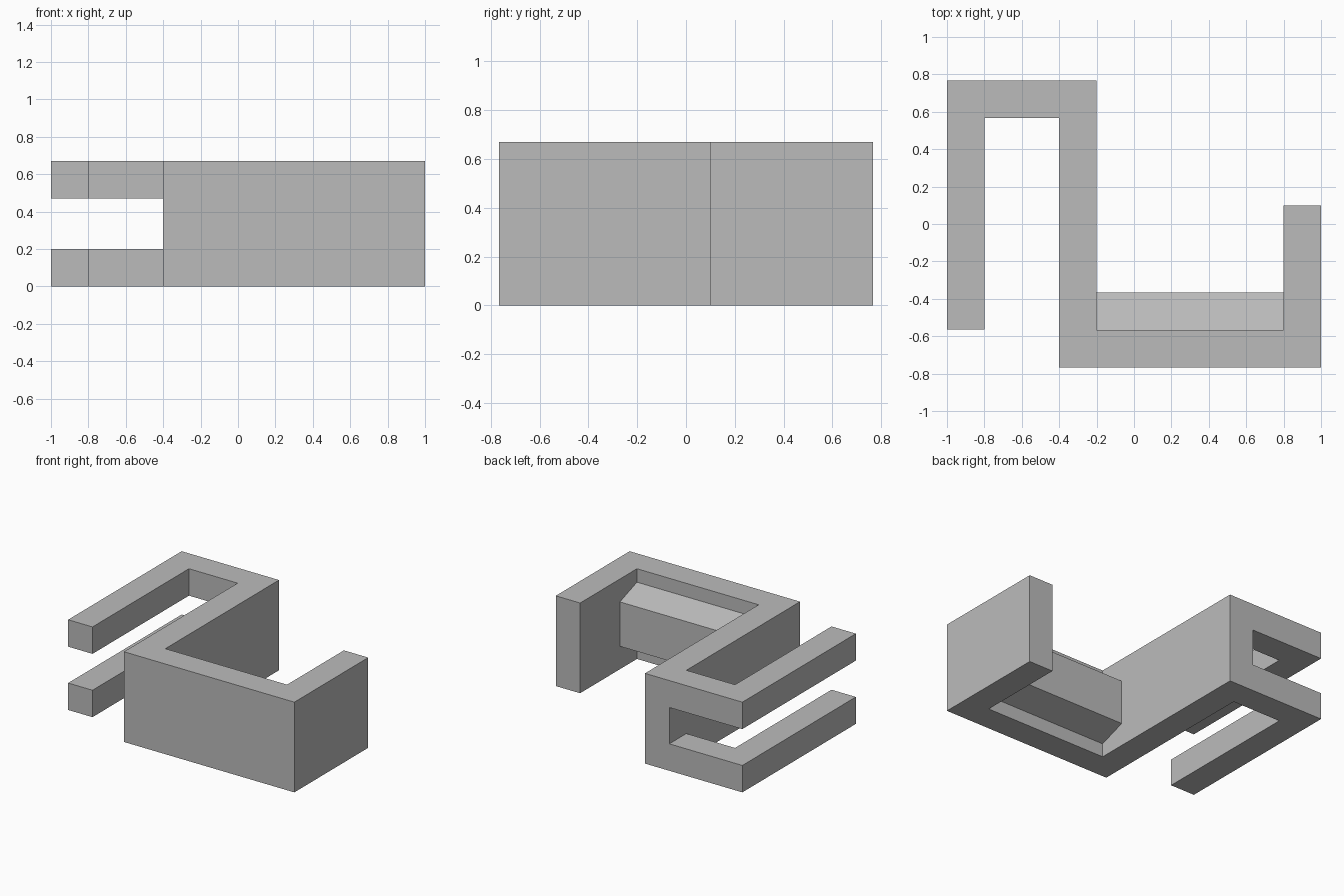
import bpy
import bmesh

cube = bpy.data.objects.get("Cube")
if cube:
    bpy.data.objects.remove(cube, do_unlink=True)

HEIGHT = 0.67
FRONT, BACK = -0.767, 0.767
T = 0.2  # wall thickness

grey = bpy.data.materials.new("plain_grey")
grey.use_nodes = True
colour = (0.5, 0.5, 0.5, 1)
grey.diffuse_color = colour
grey.node_tree.nodes["Principled BSDF"].inputs["Base Color"].default_value = colour


def extrude(name, points, offset):
    """Solid made by sweeping a closed profile along an offset."""
    bm = bmesh.new()
    face = bm.faces.new([bm.verts.new(p) for p in points])
    swept = bmesh.ops.extrude_face_region(bm, geom=[face])["geom"]
    bmesh.ops.translate(bm, vec=offset, verts=[v for v in swept if isinstance(v, bmesh.types.BMVert)])
    bmesh.ops.recalc_face_normals(bm, faces=bm.faces)
    mesh = bpy.data.meshes.new(name)
    bm.to_mesh(mesh)
    bm.free()
    mesh.materials.append(grey)
    obj = bpy.data.objects.new(name, mesh)
    bpy.context.collection.objects.link(obj)
    return obj


# Folded wall: one continuous meander in plan
plan = [(-1, -0.565), (-1 + T, -0.565), (-1 + T, BACK - T), (-0.4, BACK - T),
        (-0.4, FRONT), (1, FRONT), (1, 0.1), (1 - T, 0.1),
        (1 - T, FRONT + T), (-0.4 + T, FRONT + T), (-0.4 + T, BACK), (-1, BACK)]
wall = extrude("folded_wall", [(x, y, 0) for x, y in plan], (0, 0, HEIGHT))

# Slot that splits the hooked arm into an upper and a lower prong
slot = [(-1.1, -0.9, T), (-0.4, -0.9, T), (-0.4, 0.9, T), (-1.1, 0.9, T)]
cutter = extrude("slot_cutter", slot, (0, 0, HEIGHT - 2 * T))
cutter.hide_render = True
cutter.hide_set(True)
cutter.display_type = 'WIRE'
cut = wall.modifiers.new("slot", 'BOOLEAN')
cut.operation = 'DIFFERENCE'
cut.solver = 'EXACT'
cut.object = cutter

# Bevelled rail along the inside of the front wall
inner, outer = FRONT + T, FRONT + 2 * T
rail = [(inner, 0.1), (outer, 0.17), (outer, HEIGHT - 0.17), (inner, HEIGHT - 0.1)]
extrude("bevelled_rail", [(-0.4 + T, y, z) for y, z in rail], (1.0, 0, 0))
